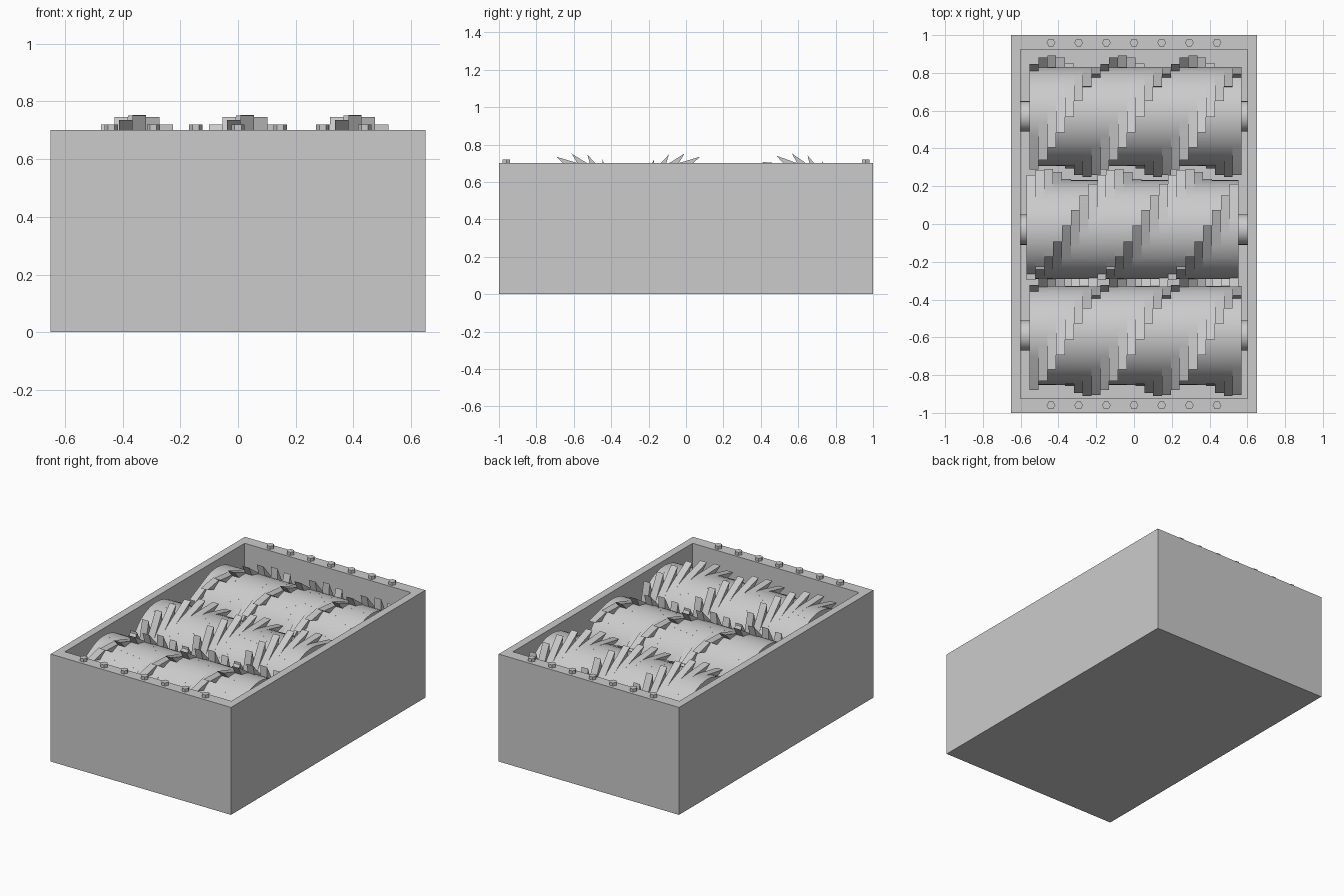
import bpy, bmesh
from math import sin, cos, pi, radians

if "Cube" in bpy.data.objects:
    bpy.data.objects.remove(bpy.data.objects["Cube"])

W, L, H = 0.65, 1.0, 0.70          # half width, half length, height
AXIS_Z, DRUM_R, TIP_R = 0.43, 0.262, 0.322
DISCS, PITCH = 24, 0.0467


def finish(name, bm, smooth=False):
    bmesh.ops.recalc_face_normals(bm, faces=bm.faces)
    me = bpy.data.meshes.new(name)
    bm.to_mesh(me)
    bm.free()
    ob = bpy.data.objects.new(name, me)
    bpy.context.collection.objects.link(ob)
    if smooth:
        bpy.ops.object.select_all(action='DESELECT')
        ob.select_set(True)
        bpy.context.view_layer.objects.active = ob
        bpy.ops.object.shade_smooth_by_angle(angle=radians(20))
    return ob


def prism(bm, points, vec):
    """Extrude a closed outline of 3D points along vec."""
    a = [bm.verts.new(p) for p in points]
    b = [bm.verts.new([p[i] + vec[i] for i in range(3)]) for p in points]
    bm.faces.new(a)
    bm.faces.new(b[::-1])
    n = len(a)
    for i in range(n):
        j = (i + 1) % n
        bm.faces.new((a[i], b[i], b[j], a[j]))


def rect(x, y, z):
    return [(-x, -y, z), (x, -y, z), (x, y, z), (-x, y, z)]


# Open-topped housing: outer shell, rim and inner cavity
bm = bmesh.new()
loops = [[bm.verts.new(p) for p in rect(*r)] for r in
         ((W, L, 0), (W, L, H), (0.60, 0.925, H), (0.60, 0.925, 0.05))]
for lo, hi in zip(loops, loops[1:]):
    for i in range(4):
        j = (i + 1) % 4
        bm.faces.new((lo[i], lo[j], hi[j], hi[i]))
bm.faces.new(loops[0])
bm.faces.new(loops[-1])
finish("housing", bm)

# Hexagonal bolt heads along the front and back rims
for side, y in (("front", -0.96), ("back", 0.96)):
    bm = bmesh.new()
    for k in range(-3, 4):
        prism(bm, [(k * 0.1465 + 0.023 * cos(i * pi / 3), y + 0.023 * sin(i * pi / 3), H)
                   for i in range(6)], (0, 0, 0.02))
    finish(side + "_rim_bolts", bm)


def cutter_outline(tip, d):
    """Three-hooked disc; angle from up towards +y, hooks point along d."""
    out = []
    for k in range(3):
        t = k * 120
        out += [(TIP_R, t), (DRUM_R, t - 7)]
        out += [(DRUM_R, t + a) for a in range(2, 83, 8)]
    return [(r, radians(tip + d * a)) for r, a in out]


# Three counter-rotating rollers, each a helical stack of hooked discs
for name, y0, x0, d, x_up in (("front", -0.59, -0.552, -1, -0.33),
                              ("middle", -0.03, -0.568, 1, -0.37),
                              ("back", 0.57, -0.552, -1, -0.34)):
    bm = bmesh.new()
    for i in range(DISCS):
        x = x0 + i * PITCH
        tip = 15 * (x + PITCH / 2 - x_up) / PITCH
        prism(bm, [(x, y0 + r * sin(a), AXIS_Z + r * cos(a))
                   for r, a in cutter_outline(tip, d)], (PITCH, 0, 0))
    finish(name + "_cutter_roller", bm, True)

    bm = bmesh.new()
    prism(bm, [(-0.61, y0 + 0.08 * sin(i * pi / 16), AXIS_Z + 0.08 * cos(i * pi / 16))
               for i in range(32)], (1.22, 0, 0))
    finish(name + "_shaft", bm, True)
